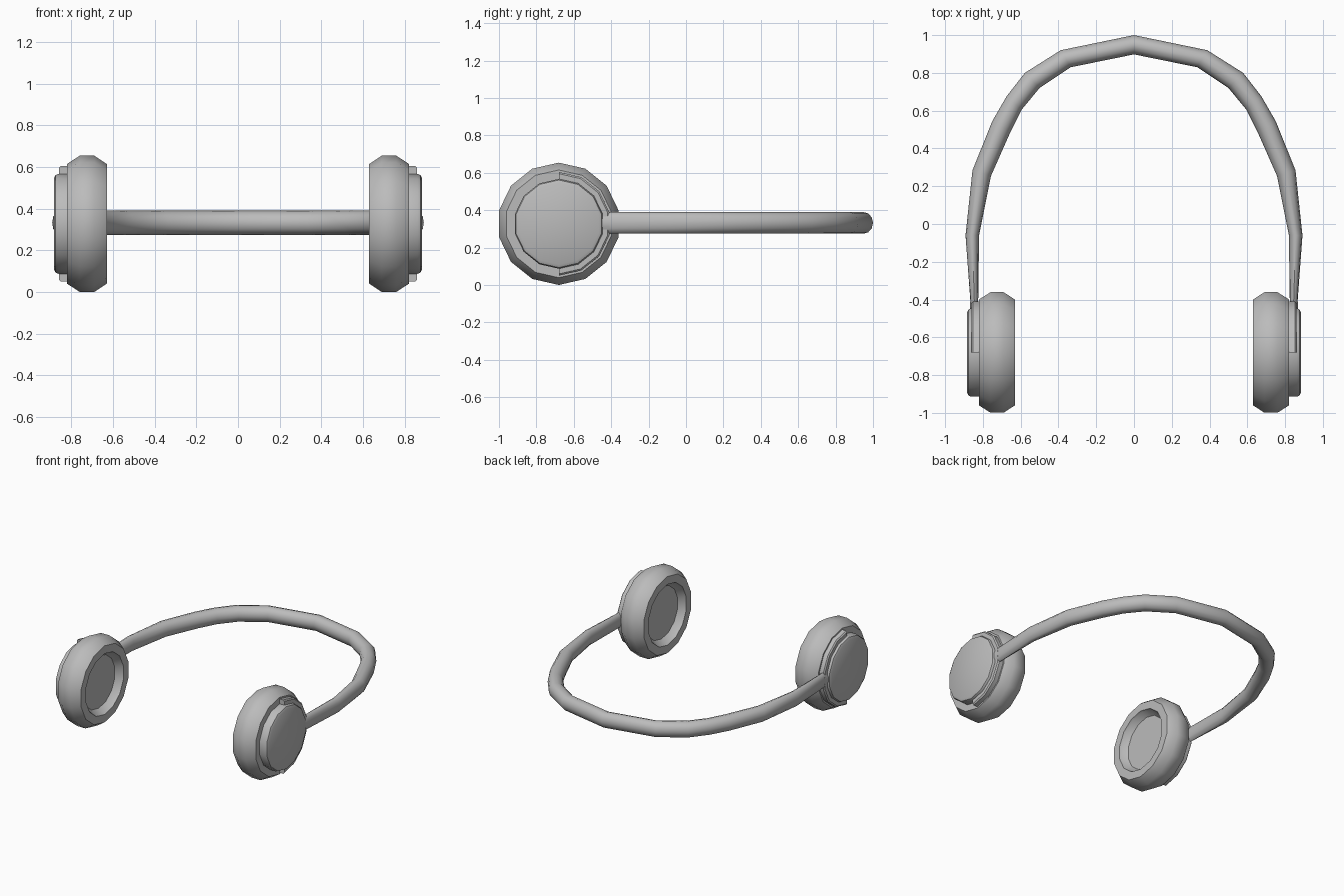
import bpy, bmesh
from math import cos, sin, pi, radians
from mathutils import Vector

SIDES = 14
CUP_Y, CUP_Z = -0.68, 0.327

cube = bpy.data.objects.get("Cube")
if cube:
    bpy.data.objects.remove(cube)

grey = bpy.data.materials.new("matte grey")
grey.use_nodes = True
grey.diffuse_color = (0.5, 0.5, 0.5, 1)
grey.node_tree.nodes["Principled BSDF"].inputs["Base Color"].default_value = (0.5, 0.5, 0.5, 1)


def loft(name, rings, closed=False):
    """Skin a list of point rings; open lofts get end caps."""
    bm = bmesh.new()
    rows = [[bm.verts.new(p) for p in ring] for ring in rings]
    n = len(rows[0])
    pairs = list(zip(rows, rows[1:]))
    if closed:
        pairs.append((rows[-1], rows[0]))
    for a, b in pairs:
        for i in range(n):
            j = (i + 1) % n
            bm.faces.new((a[i], a[j], b[j], b[i]))
    if not closed:
        bm.faces.new(rows[0])
        bm.faces.new(rows[-1])
    bmesh.ops.recalc_face_normals(bm, faces=bm.faces)
    mesh = bpy.data.meshes.new(name)
    bm.to_mesh(mesh)
    bm.free()
    mesh.materials.append(grey)
    obj = bpy.data.objects.new(name, mesh)
    bpy.context.collection.objects.link(obj)
    bpy.ops.object.select_all(action="DESELECT")
    obj.select_set(True)
    bpy.context.view_layer.objects.active = obj
    bpy.ops.object.shade_smooth_by_angle(angle=radians(40))
    return obj


def around(x, r, step):
    """Point on a cup circle; step 0 is the top, turning toward the back."""
    a = 2 * pi * step / SIDES
    return Vector((x, CUP_Y + r * sin(a), CUP_Z + r * cos(a)))


def lathe(name, profile, side):
    return loft(name, [[around(side * x, r, i) for i in range(SIDES)] for x, r in profile])


# Cushion with recessed speaker, running from the recess to the outer face
CUSHION = [(0.68, 0.195), (0.645, 0.222), (0.63, 0.228), (0.63, 0.287),
           (0.69, 0.327), (0.76, 0.327), (0.82, 0.288)]
# Outer cap with a rounded rim
CAP = [(0.815, 0.24), (0.862, 0.24), (0.876, 0.234), (0.884, 0.218)]
# Section of the half-ring yoke
YOKE = [(0.815, 0.232), (0.86, 0.232), (0.86, 0.268), (0.852, 0.277), (0.815, 0.277)]

for label, side in (("left", 1), ("right", -1)):
    lathe(label + "_ear_cushion", CUSHION, side)
    lathe(label + "_ear_cap", CAP, side)
    loft(label + "_yoke", [[around(side * x, r, i) for x, r in YOKE]
                           for i in range(SIDES // 2 + 1)])

# Headband: outer and inner edge points from the left end to the crown
OUTER = [(0.865, -0.425), (0.892, -0.06), (0.855, 0.285), (0.75, 0.545),
         (0.675, 0.675), (0.578, 0.8), (0.388, 0.92), (0, 1)]
INNER = [(0.825, -0.425), (0.82, -0.06), (0.757, 0.255), (0.655, 0.485),
         (0.595, 0.605), (0.5, 0.72), (0.335, 0.83), (0, 0.898)]
half = list(zip(OUTER, INNER))
stations = half + [((-a[0], a[1]), (-b[0], b[1])) for a, b in reversed(half[:-1])]

rings = []
for outer, inner in stations:
    a, b = Vector((*outer, 0.332)), Vector((*inner, 0.332))
    mid, arm = (a + b) / 2, (a - b) / 2
    rings.append([mid + arm * cos(t) + Vector((0, 0, 0.058 * sin(t)))
                  for t in (2 * pi * k / 12 for k in range(12))])
loft("headband", rings)

# Small collars joining the band to the yokes
for label, side in (("left", 1), ("right", -1)):
    loft(label + "_band_collar", [
        [Vector((side * (0.845 + 0.024 * cos(t)), y, 0.332 + 0.05 * sin(t)))
         for t in (2 * pi * k / 8 + pi / 8 for k in range(8))]
        for y in (-0.455, -0.41)])
